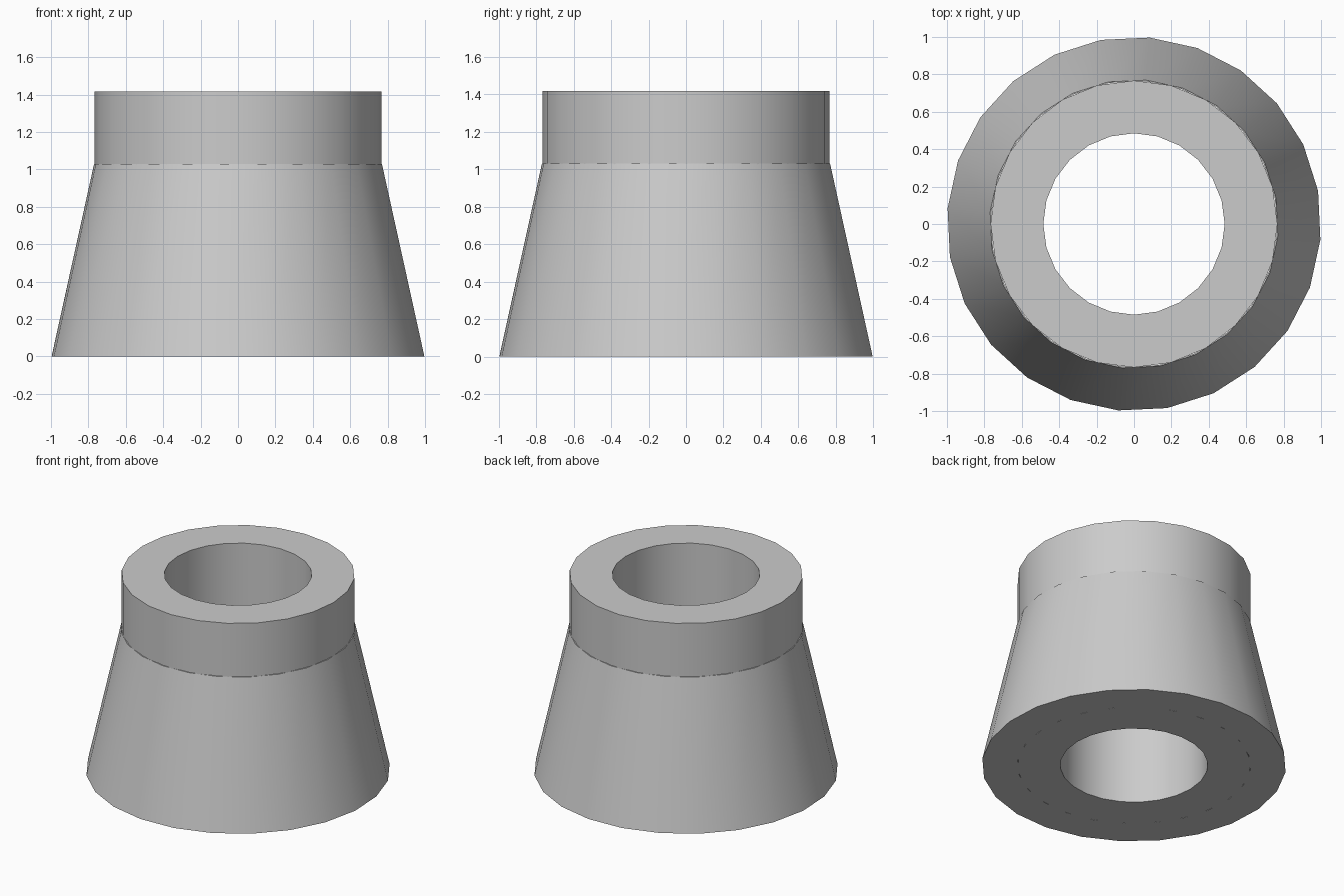
import bpy
import bmesh
import math

cube = bpy.data.objects.get("Cube")
if cube:
    bpy.data.objects.remove(cube, do_unlink=True)

SIDES = 24

grey = bpy.data.materials.new("plain_grey")
grey.use_nodes = True
color = (0.6, 0.6, 0.6, 1.0)
grey.diffuse_color = color
grey.node_tree.nodes["Principled BSDF"].inputs["Base Color"].default_value = color


def lathe(name, profile, turn=0.0):
    """Revolve a closed (radius, height) profile around the z axis."""
    bm = bmesh.new()
    rings = []
    for i in range(SIDES):
        a = math.radians(turn) + math.tau * i / SIDES
        rings.append([bm.verts.new((r * math.cos(a), r * math.sin(a), z))
                      for r, z in profile])
    n = len(profile)
    for i in range(SIDES):
        here, after = rings[i], rings[(i + 1) % SIDES]
        for j in range(n):
            k = (j + 1) % n
            bm.faces.new((here[j], after[j], after[k], here[k]))
    bmesh.ops.recalc_face_normals(bm, faces=bm.faces)
    mesh = bpy.data.meshes.new(name)
    bm.to_mesh(mesh)
    bm.free()
    mesh.materials.append(grey)
    obj = bpy.data.objects.new(name, mesh)
    bpy.context.collection.objects.link(obj)
    bpy.ops.object.select_all(action='DESELECT')
    obj.select_set(True)
    bpy.context.view_layer.objects.active = obj
    bpy.ops.object.shade_smooth_by_angle(angle=math.radians(30))
    return obj


# Thick-walled straight tube running the full height
lathe("inner_tube", [(0.485, 0), (0.767, 0), (0.767, 1.417), (0.485, 1.417)])

# Tapered collar around the tube, turned slightly so its facets are offset
lathe("tapered_collar", [(0.765, 0), (1.0, 0), (0.772, 1.03), (0.765, 1.03)], turn=10.2)
